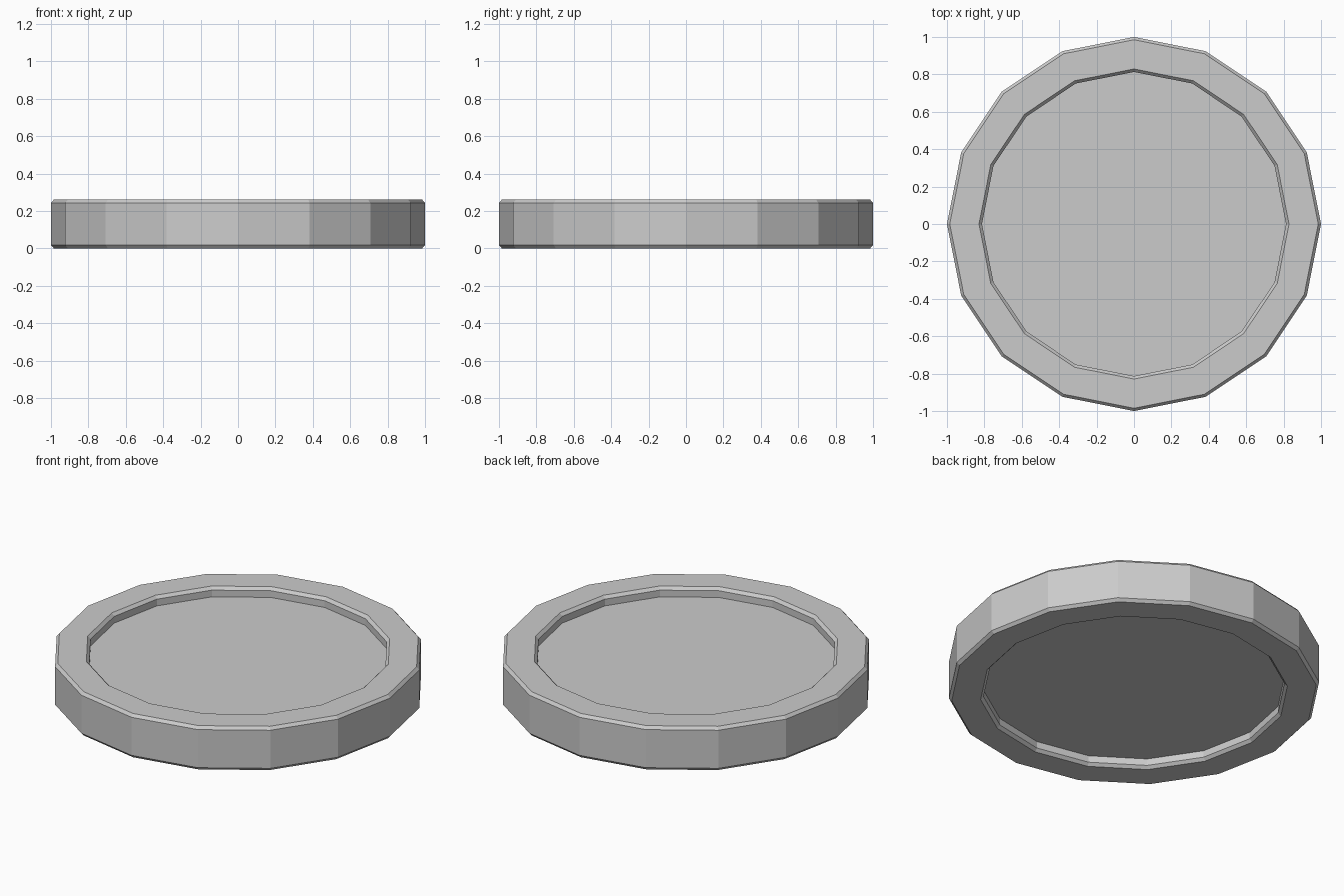
import bpy, bmesh
from math import cos, sin, tau

if "Cube" in bpy.data.objects:
    bpy.data.objects.remove(bpy.data.objects["Cube"])

SIDES = 16
H = 0.26
C = 0.017          # chamfer size
FLOOR = 0.203      # height of the upper recessed face

# Upper half of the cross-section (radius, z): recess floor to outer wall
upper = [(0.813, FLOOR), (0.813, H - C), (0.829, H), (0.985, H), (1.0, H - C)]
# Mirror it for the underside
profile = upper + [(r, H - z) for r, z in reversed(upper)]

bm = bmesh.new()
rings = [[bm.verts.new((r * cos(tau * i / SIDES), r * sin(tau * i / SIDES), z))
          for i in range(SIDES)] for r, z in profile]

# Walls, chamfers and rims
for a, b in zip(rings, rings[1:]):
    for i in range(SIDES):
        j = (i + 1) % SIDES
        bm.faces.new((a[i], b[i], b[j], a[j]))

# Recessed faces on both sides
bm.faces.new(rings[0])
bm.faces.new(rings[-1][::-1])
bmesh.ops.recalc_face_normals(bm, faces=bm.faces)

mesh = bpy.data.meshes.new("coin_disc")
bm.to_mesh(mesh)
bm.free()
bpy.context.collection.objects.link(bpy.data.objects.new("coin_disc", mesh))
